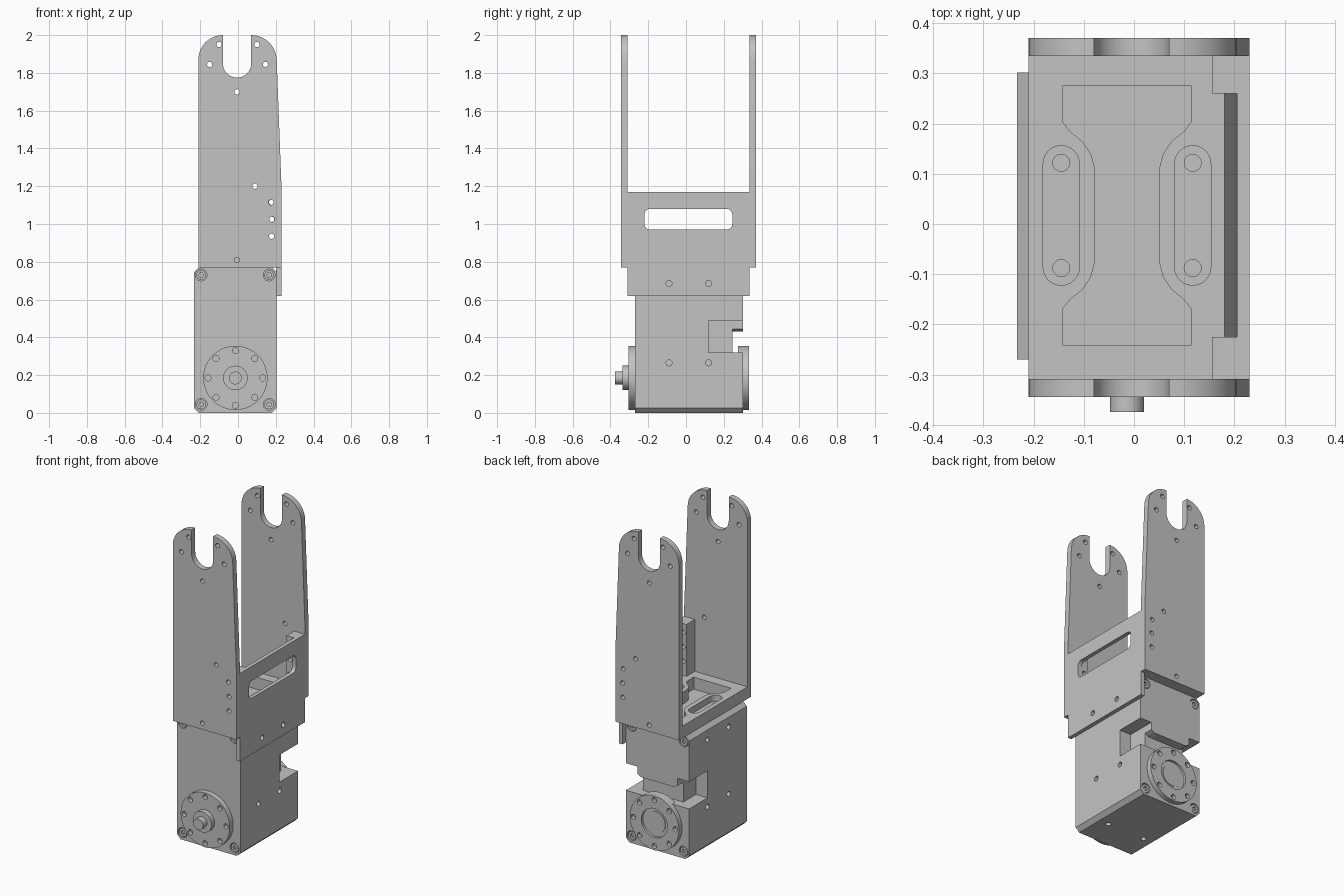
import bpy, bmesh
from math import cos, sin, pi, radians
from mathutils import Vector

if "Cube" in bpy.data.objects:
    bpy.data.objects.remove(bpy.data.objects["Cube"])

grey = bpy.data.materials.new("plain grey")
grey.use_nodes = True
grey.diffuse_color = (0.55, 0.55, 0.55, 1)
grey.node_tree.nodes["Principled BSDF"].inputs["Base Color"].default_value = (0.55, 0.55, 0.55, 1)
parts = []


def prism(name, pts, axis, lo, hi):
    """Extrude a 2D outline along an axis: x -> (y,z), y -> (x,z), z -> (x,y)."""
    place = {"x": lambda p, d: (d, p[0], p[1]),
             "y": lambda p, d: (p[0], d, p[1]),
             "z": lambda p, d: (p[0], p[1], d)}[axis]
    bm = bmesh.new()
    face = bm.faces.new([bm.verts.new(place(p, lo)) for p in pts])
    top = bmesh.ops.extrude_face_region(bm, geom=[face])["geom"]
    shift = Vector(place((0, 0), hi - lo))
    bmesh.ops.translate(bm, vec=shift, verts=[v for v in top if isinstance(v, bmesh.types.BMVert)])
    bmesh.ops.recalc_face_normals(bm, faces=bm.faces)
    mesh = bpy.data.meshes.new(name)
    bm.to_mesh(mesh)
    bm.free()
    mesh.materials.append(grey)
    obj = bpy.data.objects.new(name, mesh)
    bpy.context.collection.objects.link(obj)
    parts.append(obj)
    return obj


def arc(c, r, start, end, n=10):
    steps = [radians(start + (end - start) * i / n) for i in range(n + 1)]
    return [(c[0] + r * cos(a), c[1] + r * sin(a)) for a in steps]


def disc(c, r, n=32):
    return arc(c, r, 0, 360, n)[:-1]


def rect(x0, y0, x1, y1):
    return [(x0, y0), (x1, y0), (x1, y1), (x0, y1)]


def rounded(x0, y0, x1, y1, r):
    corners = [(x1 - r, y1 - r), (x0 + r, y1 - r), (x0 + r, y0 + r), (x1 - r, y0 + r)]
    return [p for i, c in enumerate(corners) for p in arc(c, r, 90 * i, 90 * i + 90, 6)]


def cut(obj, pts, axis, lo, hi):
    """Subtract a prism, bake the result and drop the cutter."""
    cutter = prism("cutter", pts, axis, lo, hi)
    parts.remove(cutter)
    mod = obj.modifiers.new("cut", "BOOLEAN")
    mod.operation, mod.solver, mod.object = "DIFFERENCE", "EXACT", cutter
    bpy.context.view_layer.update()
    mesh = bpy.data.meshes.new_from_object(obj.evaluated_get(bpy.context.evaluated_depsgraph_get()))
    obj.modifiers.clear()
    obj.data = mesh
    bpy.data.objects.remove(cutter)


def holes(obj, centres, r, axis, lo, hi):
    for c in centres:
        cut(obj, disc(c, r, 16), axis, lo, hi)


# Actuator body with chamfered long edges
X0, X1, CX, CZ = -0.233, 0.205, -0.014, 0.185
ch = 0.025
body = prism("actuator_body", [(X0 + ch, 0), (X1 - ch, 0), (X1, ch), (X1, 0.77 - ch), (X1 - ch, 0.77),
                               (X0 + ch, 0.77), (X0, 0.77 - ch), (X0, ch)], "y", -0.27, 0.302)

# Rear groove with a sloped upper lip, and deeper side notches
cut(body, [(-0.3, 0.32), (0.3, 0.32), (0.3, 0.49), (X1, 0.49), (0.1, 0.43),
           (-0.128, 0.43), (X0, 0.49), (-0.3, 0.49)], "y", 0.245, 0.4)
for x in (X0, X1):
    cut(body, rect(0.12, 0.32, 0.35, 0.49), "x", x - 0.08, x + 0.08)

# Side, bottom and corner screw holes
sides = [(y, z) for y in (-0.09, 0.12) for z in (0.265, 0.685)]
for x in (X0, X1):
    holes(body, sides, 0.016, "x", x - 0.03, x + 0.03)
holes(body, [(-0.145, -0.09), (0.115, -0.09)], 0.016, "z", -0.03, 0.03)
corners = [(x, z) for x in (-0.195, 0.165) for z in (0.045, 0.73)]
for y, depth in ((-0.27, 0.02), (0.302, -0.02)):
    for c in corners:
        cut(body, disc(c, 0.031, 20), "y", y - 0.02, y + 0.02)
        screw = prism("corner_screw", disc(c, 0.026, 20), "y", y + depth * 0.2, y + depth * 1.1)
        cut(screw, disc(c, 0.013, 6), "y", y - depth, y + depth * 0.7)

# Output horns with bolt circles
bolts = arc((CX, CZ), 0.145, 0, 360, 8)[:-1]
front_horn = prism("front_horn", disc((CX, CZ), 0.17, 48), "y", -0.305, -0.26)
holes(front_horn, bolts, 0.016, "y", -0.32, -0.28)
hub = prism("front_hub", disc((CX, CZ), 0.065), "y", -0.335, -0.3)
pin = prism("front_pin", disc((CX, CZ), 0.034), "y", -0.375, -0.33)
back_horn = prism("back_horn", disc((CX, CZ), 0.17, 48), "y", 0.275, 0.333)
holes(back_horn, bolts, 0.016, "y", 0.31, 0.36)
cut(back_horn, disc((CX, CZ), 0.09), "y", 0.318, 0.36)
prism("back_horn_core", disc((CX, CZ), 0.068), "y", 0.3, 0.322)

# Two fork arms with a U slot at the top
arm = ([(-0.21, 0.77), (0.23, 0.77), (0.23, 1.2)]
       + arc((0.07, 1.865), 0.135, 0, 90)
       + arc((-0.005, 1.85), 0.075, 0, -180, 16)
       + arc((-0.08, 1.87), 0.13, 90, 180))
arm_holes = [(-0.1, 1.95), (0.1, 1.95), (-0.15, 1.845), (0.145, 1.845), (-0.005, 1.7), (0.09, 1.2),
             (0.175, 1.115), (0.18, 1.025), (0.178, 0.935), (-0.005, 0.81)]
for name, y in (("front_arm", -0.345), ("back_arm", 0.335)):
    plate = prism(name, arm, "y", y, y + 0.036)
    holes(plate, arm_holes, 0.014, "y", y - 0.05, y + 0.1)

# Side web joining the arms
Y0, Y1 = -0.309, 0.335
web = prism("side_web", rect(Y0, 0.62, Y1, 1.17), "x", 0.205, 0.23)
cut(web, rounded(-0.22, 0.97, 0.245, 1.08, 0.03), "x", 0.1, 0.3)
holes(web, [(-0.09, 0.685), (0.12, 0.685)], 0.016, "x", 0.1, 0.3)

# Corner blocks behind the web
for y0, y1 in ((Y0, -0.225), (0.26, Y1)):
    block = prism("corner_block", rect(0.155, y0, 0.205, y1), "z", 0.77, 1.17)
    holes(block, [(0.178, z) for z in (0.935, 1.025, 1.115)], 0.014, "y", y0 - 0.05, y1 + 0.05)

# Base plate with waisted opening, recessed slots and a sloped edge
base = prism("base_plate", rect(-0.21, Y0, 0.205, Y1), "z", 0.77, 0.845)
waist = [(0.115, 0.275), (0.115, 0.205), (0.1, 0.185), (0.075, 0.165), (0.058, 0.14), (0.05, 0.11)]
half = waist + [(x, 0.034 - y) for x, y in reversed(waist)]
cut(base, half + [(-0.028 - x, y) for x, y in reversed(half)], "z", 0.7, 0.9)
for x in (-0.145, 0.117):
    cut(base, rounded(x - 0.036, -0.122, x + 0.036, 0.156, 0.0355), "z", 0.805, 0.9)
    holes(base, [(x, -0.088), (x, 0.122)], 0.017, "z", 0.7, 0.9)
cut(base, [(0.18, 0.85), (0.18, 0.845), (0.204, 0.775), (0.25, 0.775), (0.25, 0.85)], "y", -0.225, 0.26)

# Smooth the round faces, keep the edges crisp
bpy.ops.object.select_all(action="DESELECT")
for obj in parts:
    obj.select_set(True)
bpy.context.view_layer.objects.active = body
bpy.ops.object.shade_smooth_by_angle(angle=radians(30))
